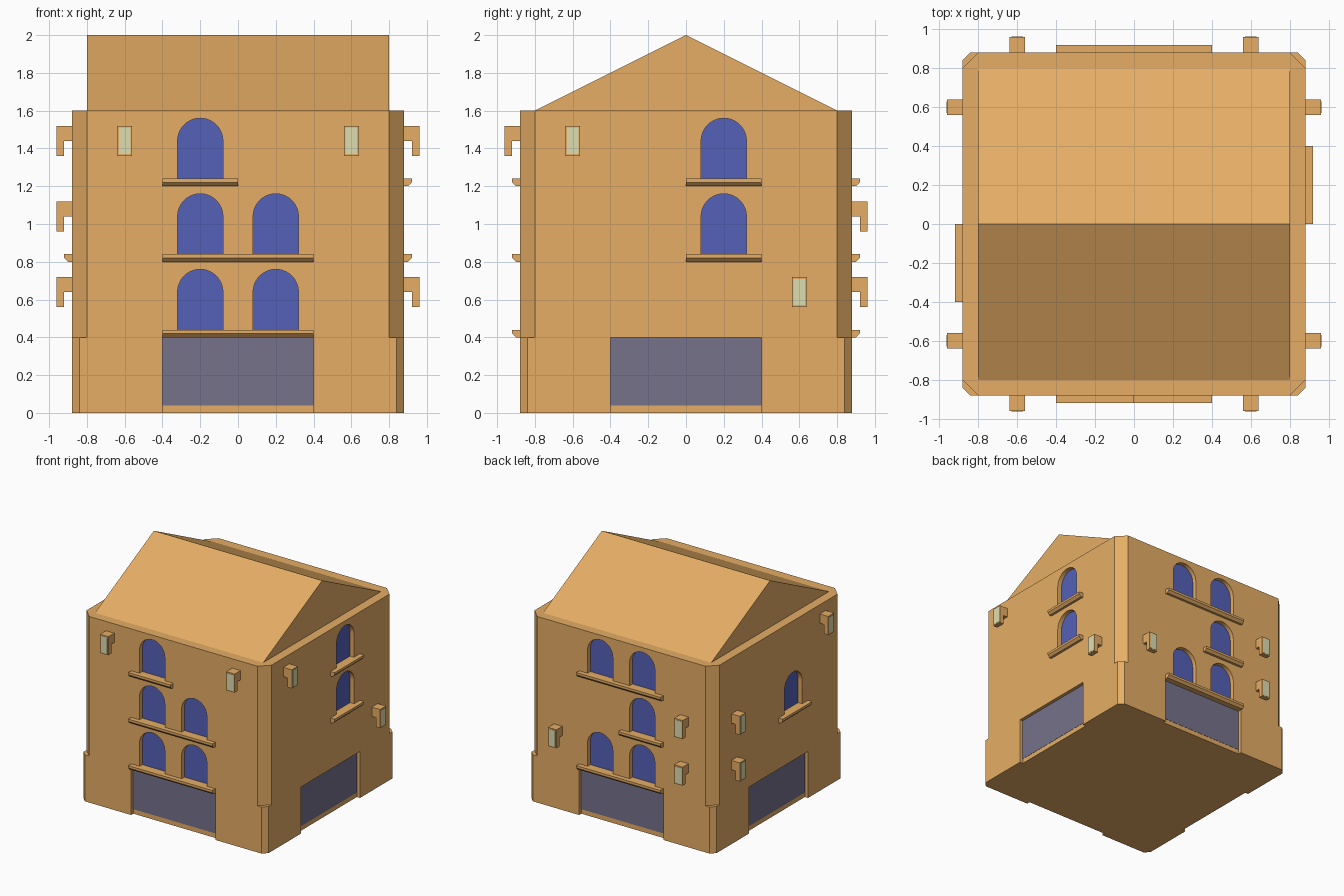
import bpy, bmesh, math
from mathutils import Vector, Matrix

if "Cube" in bpy.data.objects:
    bpy.data.objects.remove(bpy.data.objects["Cube"])

WALL, GLASS_IN, DOOR_IN = 0.88, 0.04, 0.03


def material(name, rgb):
    m = bpy.data.materials.new(name)
    m.diffuse_color = (*rgb, 1)
    m.use_nodes = True
    m.node_tree.nodes["Principled BSDF"].inputs["Base Color"].default_value = m.diffuse_color
    return m


STONE = material("sandstone", (0.79, 0.42, 0.13))
GLASS = material("window_glass", (0.09, 0.12, 0.48))
SHOP = material("shop_glass", (0.18, 0.17, 0.26))
LIGHT = material("lamp_glow", (0.73, 0.73, 0.45))


def prism(bm, pts, sweep, mat=Matrix()):
    """Closed prism: polygon pts swept along a vector."""
    face = bm.faces.new([bm.verts.new(mat @ Vector(p)) for p in pts])
    ext = bmesh.ops.extrude_face_region(bm, geom=[face], use_keep_orig=True)
    verts = [v for v in ext["geom"] if isinstance(v, bmesh.types.BMVert)]
    bmesh.ops.translate(bm, verts=verts, vec=mat.to_3x3() @ Vector(sweep))


def finish(bm, name, mat):
    bmesh.ops.recalc_face_normals(bm, faces=bm.faces[:])
    me = bpy.data.meshes.new(name)
    bm.to_mesh(me)
    bm.free()
    me.materials.append(mat)
    ob = bpy.data.objects.new(name, me)
    bpy.context.collection.objects.link(ob)
    return ob


def rect(u0, u1, z0, z1, d):
    return [(u0, -d, z0), (u1, -d, z0), (u1, -d, z1), (u0, -d, z1)]


def arch(u, z, d, n=20):
    """Round-headed window outline, 0.24 wide, sill at z."""
    pts = [(u - 0.12, -d, z), (u + 0.12, -d, z)]
    for i in range(n + 1):
        a = math.pi * i / n
        pts.append((u + 0.12 * math.cos(a), -d, z + 0.2 + 0.12 * math.sin(a)))
    return pts


# Each side as seen from outside: windows and lamps as (across, floor)
SIDES = {
    "front": ([(-.2, 1), (.2, 1), (-.2, 2), (.2, 2), (-.2, 3)], [(-.6, 3), (.6, 3)]),
    "right": ([(.2, 2), (.2, 3)], [(-.6, 3), (.6, 1)]),
    "back": ([(-.2, 1), (.2, 1), (.2, 2), (-.2, 3), (.2, 3)], [(-.6, 1), (.6, 1), (.6, 2)]),
    "left": ([(.2, 2)], [(.6, 3), (-.6, 1), (-.6, 2)]),
}

# Main block with small corner chamfers
w, c = WALL, WALL - 0.04
walls = bmesh.new()
prism(walls, [(c, -w, 0), (w, -c, 0), (w, c, 0), (c, w, 0),
              (-c, w, 0), (-w, c, 0), (-w, -c, 0), (-c, -w, 0)], (0, 0, 1.6))
walls = finish(walls, "walls", STONE)
cut = bmesh.new()

for i, (side, (windows, lamps)) in enumerate(SIDES.items()):
    R = Matrix.Rotation(i * math.pi / 2, 4, 'Z')

    # Larger chamfer above the ground floor
    prism(cut, [(0.68, -1, 0.4), (1, -0.68, 0.4), (1, -1, 0.4)], (0, 0, 1.4), R)

    # Shop front
    prism(cut, rect(-0.4, 0.4, -0.1, 0.4, 1.0), (0, 1.0 - WALL + DOOR_IN, 0), R)
    bm = bmesh.new()
    prism(bm, rect(-0.4, 0.4, 0.04, 0.4, WALL - DOOR_IN + 0.002), (0, 0.01, 0), R)
    finish(bm, side + "_shop_front", SHOP)

    # Arched windows
    bm = bmesh.new()
    for u, f in windows:
        z = 0.4 * f + 0.04
        prism(cut, arch(u, z, 1.0), (0, 1.0 - WALL + GLASS_IN, 0), R)
        prism(bm, arch(u, z, WALL - GLASS_IN + 0.002), (0, 0.01, 0), R)
    finish(bm, side + "_windows", GLASS)

    # Window ledges, one per floor
    bm = bmesh.new()
    for f in sorted({f for _, f in windows}):
        us = [u for u, g in windows if g == f]
        u0, u1, z = min(us) - 0.2, max(us) + 0.2, 0.4 * f
        prism(bm, [(u0, -d, z + h) for d, h in
                   [(0.87, 0), (0.90, 0), (0.92, 0.02), (0.92, 0.04), (0.87, 0.04)]],
              (u1 - u0, 0, 0), R)
    finish(bm, side + "_ledges", STONE)

    # Wall lamps: L-shaped bracket with a pale panel
    bm, glow = bmesh.new(), bmesh.new()
    for u, f in lamps:
        z = 0.4 * f + 0.16
        prism(bm, [(u - 0.04, -d, z + h) for d, h in
                   [(0.87, 0.16), (0.96, 0.16), (0.96, 0), (0.92, 0), (0.92, 0.08), (0.87, 0.08)]],
              (0.08, 0, 0), R)
        prism(glow, rect(u - 0.03, u + 0.03, z + 0.01, z + 0.15, 0.962), (0, 0.01, 0), R)
    finish(bm, side + "_lamps", STONE)
    finish(glow, side + "_lamp_panels", LIGHT)

# Carve all openings, then drop the cutter
cutter = finish(cut, "opening_cutter", STONE)
cutter.hide_render = True
mod = walls.modifiers.new("openings", 'BOOLEAN')
mod.operation, mod.solver, mod.object = 'DIFFERENCE', 'EXACT', cutter
bpy.context.view_layer.objects.active = walls
walls.select_set(True)
bpy.ops.object.modifier_apply(modifier=mod.name)
bpy.data.objects.remove(cutter)
bpy.ops.object.shade_smooth_by_angle(angle=math.radians(25))

# Gable roof, ridge along x
bm = bmesh.new()
prism(bm, [(-0.8, -0.8, 1.6), (-0.8, 0.8, 1.6), (-0.8, 0, 2.0)], (1.6, 0, 0))
finish(bm, "roof", STONE)
